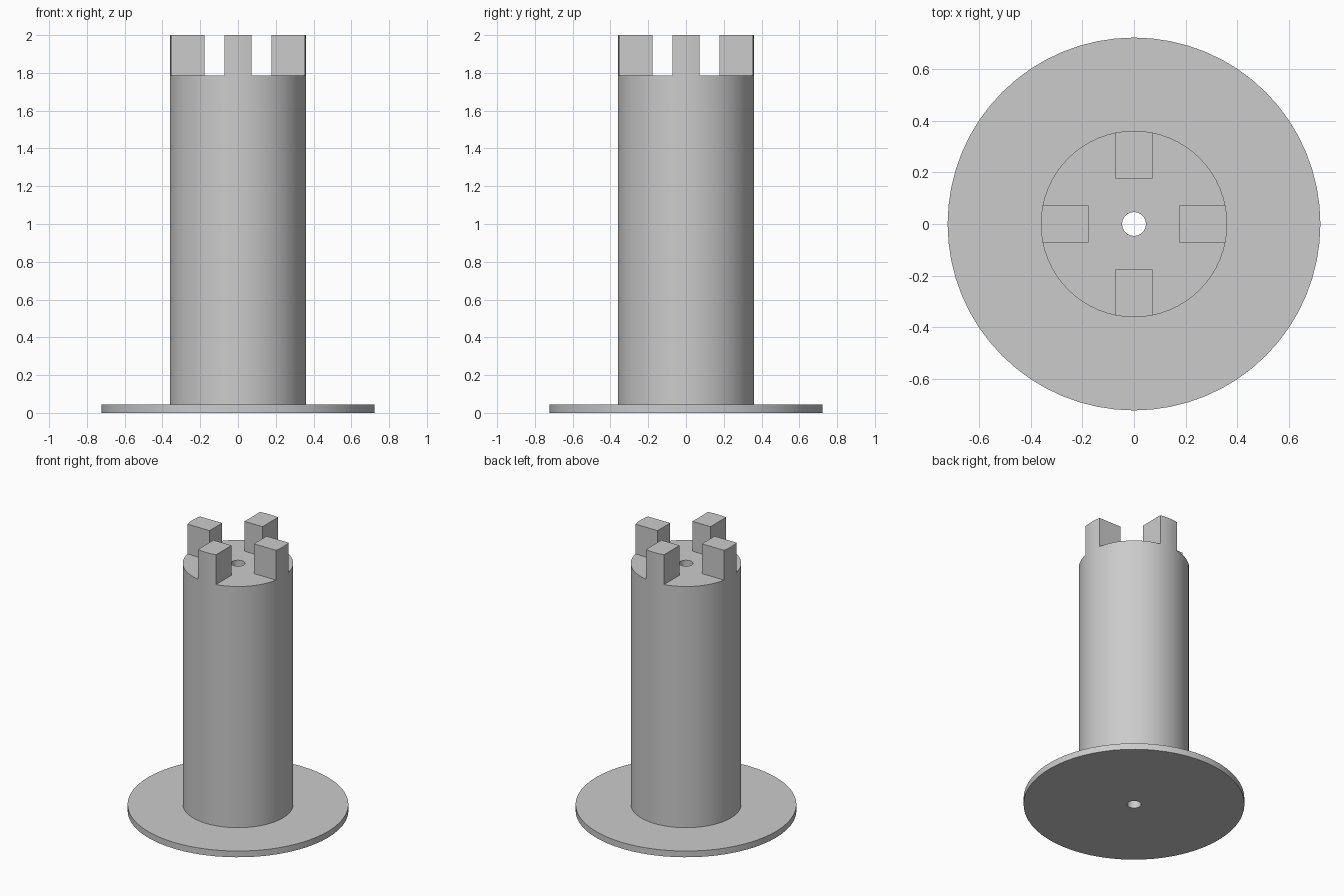
import bpy, bmesh
from math import sin, cos, asin, pi, sqrt
from mathutils import Matrix

if "Cube" in bpy.data.objects:
    bpy.data.objects.remove(bpy.data.objects["Cube"])

SEGMENTS = 64
BASE_R, COLUMN_R, HOLE_R = 0.722, 0.361, 0.046
BASE_TOP, COLUMN_TOP, TOOTH_TOP = 0.045, 1.785, 2.0
TOOTH_HALF, TOOTH_INNER = 0.072, 0.177

grey = bpy.data.materials.new("plain grey")
grey.use_nodes = True
grey.diffuse_color = (0.6, 0.6, 0.6, 1)
grey.node_tree.nodes["Principled BSDF"].inputs["Base Color"].default_value = grey.diffuse_color


def add_object(name, bm):
    bmesh.ops.recalc_face_normals(bm, faces=bm.faces)
    mesh = bpy.data.meshes.new(name)
    bm.to_mesh(mesh)
    bm.free()
    mesh.materials.append(grey)
    obj = bpy.data.objects.new(name, mesh)
    bpy.context.collection.objects.link(obj)
    bpy.ops.object.select_all(action="DESELECT")
    obj.select_set(True)
    bpy.context.view_layer.objects.active = obj
    bpy.ops.object.shade_smooth_by_angle(angle=pi / 6)
    return obj


# Flanged column with a through hole, turned from one closed profile
profile = [(HOLE_R, 0), (BASE_R, 0), (BASE_R, BASE_TOP),
           (COLUMN_R, BASE_TOP), (COLUMN_R, COLUMN_TOP), (HOLE_R, COLUMN_TOP)]
bm = bmesh.new()
rings = []
for i in range(SEGMENTS):
    a = 2 * pi * i / SEGMENTS
    rings.append([bm.verts.new((r * cos(a), r * sin(a), z)) for r, z in profile])
for i, ring in enumerate(rings):
    after = rings[(i + 1) % SEGMENTS]
    for j in range(len(profile)):
        k = (j + 1) % len(profile)
        bm.faces.new((ring[j], after[j], after[k], ring[k]))
add_object("flanged_column", bm)

# Four upright teeth whose outer faces follow the column wall
half_angle = asin(TOOTH_HALF / COLUMN_R)
steps = 4
outline = [(TOOTH_INNER, TOOTH_HALF), (TOOTH_INNER, -TOOTH_HALF)]
for i in range(steps + 1):
    a = half_angle * (2 * i / steps - 1)
    outline.append((COLUMN_R * cos(a), COLUMN_R * sin(a)))

for i, side in enumerate(("left", "back", "right", "front")):
    bm = bmesh.new()
    foot = bm.faces.new([bm.verts.new((x, y, COLUMN_TOP)) for x, y in outline])
    top = bmesh.ops.extrude_face_region(bm, geom=[foot], use_keep_orig=True)["geom"]
    bmesh.ops.translate(bm, verts=[v for v in top if isinstance(v, bmesh.types.BMVert)],
                        vec=(0, 0, TOOTH_TOP - COLUMN_TOP))
    bm.transform(Matrix.Rotation(i * pi / 2, 4, "Z"))
    add_object(side + "_tooth", bm)
